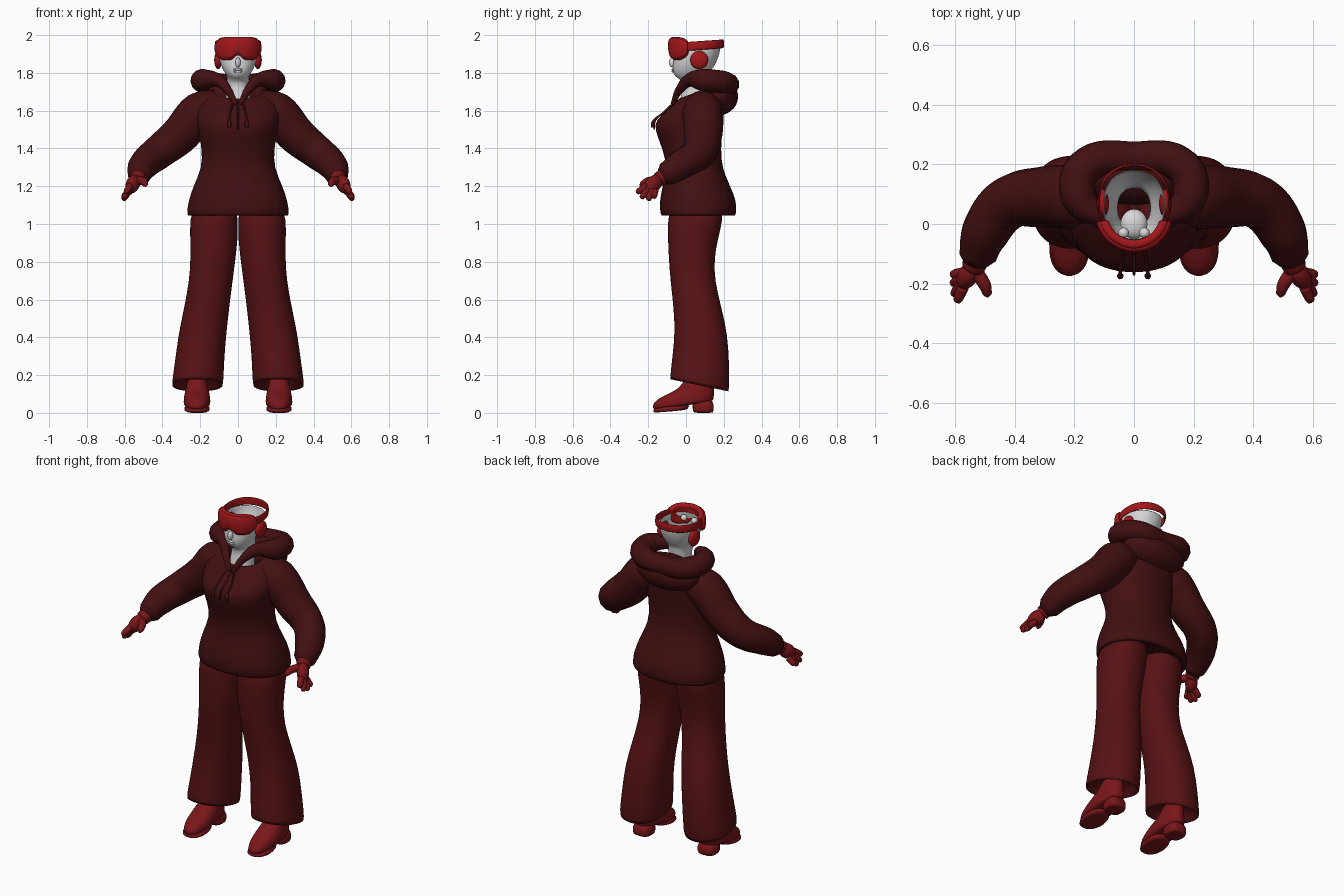
import bpy, bmesh, math
from mathutils import Vector

cube = bpy.data.objects.get("Cube")
if cube:
    bpy.data.objects.remove(cube)


def material(name, rgb):
    m = bpy.data.materials.new(name)
    m.use_nodes = True
    m.diffuse_color = (*rgb, 1)
    m.node_tree.nodes["Principled BSDF"].inputs["Base Color"].default_value = (*rgb, 1)
    return m


JACKET = material("dark maroon cloth", (0.055, 0.005, 0.006))
TROUSERS = material("maroon cloth", (0.095, 0.006, 0.007))
LEATHER = material("deep red leather", (0.19, 0.008, 0.01))
GOGGLE = material("bright red plastic", (0.36, 0.008, 0.01))
SKIN = material("pale grey skin", (0.68, 0.68, 0.68))


def add_mesh(name, bm, mat, subdiv=0, thick=0):
    bmesh.ops.recalc_face_normals(bm, faces=bm.faces)
    me = bpy.data.meshes.new(name)
    bm.to_mesh(me)
    bm.free()
    me.materials.append(mat)
    for p in me.polygons:
        p.use_smooth = True
    ob = bpy.data.objects.new(name, me)
    bpy.context.collection.objects.link(ob)
    if thick:
        mod = ob.modifiers.new("thickness", "SOLIDIFY")
        mod.thickness = thick
        mod.offset = 0
    if subdiv:
        ob.modifiers.new("smooth", "SUBSURF").levels = subdiv
        ob.modifiers["smooth"].render_levels = subdiv
    return ob


def loft(name, rings, mat, cx=0, power=2.2, caps=(True, True), thick=0, sides=28):
    """Rings are (z front, z back, centre x offset, half width, y front, y back)."""
    bm = bmesh.new()
    loops = []
    for zf, zb, dx, rx, yf, yb in rings:
        loop = []
        for i in range(sides):
            a = math.tau * i / sides
            c, s = (math.copysign(abs(f) ** (2 / power), f) for f in (math.cos(a), math.sin(a)))
            t = (s + 1) / 2
            loop.append(bm.verts.new((cx + dx + rx * c, yf + (yb - yf) * t, zf + (zb - zf) * t)))
        loops.append(loop)
    for a, b in zip(loops, loops[1:]):
        for i in range(sides):
            j = (i + 1) % sides
            bm.faces.new((a[i], a[j], b[j], b[i]))
    for cap, loop in zip(caps, (loops[0], loops[-1])):
        if cap:
            bm.faces.new(loop)
    return add_mesh(name, bm, mat, 1, thick)


def tube(name, points, mat, resolution=5):
    """Smooth tube through (x, y, z, radius) points."""
    cu = bpy.data.curves.new(name, "CURVE")
    cu.dimensions = "3D"
    cu.bevel_depth = 1
    cu.bevel_resolution = 4
    cu.resolution_u = resolution
    cu.use_fill_caps = True
    sp = cu.splines.new("BEZIER")
    sp.bezier_points.add(len(points) - 1)
    for bp, (x, y, z, r) in zip(sp.bezier_points, points):
        bp.co = (x, y, z)
        bp.radius = r
        bp.handle_left_type = bp.handle_right_type = "AUTO"
    tmp = bpy.data.objects.new(name + "_path", cu)
    bpy.context.collection.objects.link(tmp)
    bpy.context.view_layer.update()
    me = bpy.data.meshes.new_from_object(tmp.evaluated_get(bpy.context.evaluated_depsgraph_get()))
    bm = bmesh.new()
    bm.from_mesh(me)
    bpy.data.objects.remove(tmp)
    bpy.data.meshes.remove(me)
    bmesh.ops.remove_doubles(bm, verts=bm.verts, dist=0.0001)
    return add_mesh(name, bm, mat)


def ellipsoid(name, centre, radii, mat, tilt=None):
    bm = bmesh.new()
    bmesh.ops.create_uvsphere(bm, u_segments=24, v_segments=14, radius=1)
    for v in bm.verts:
        p = Vector(a * b for a, b in zip(v.co, radii))
        if tilt is not None:
            p = tilt @ p
        v.co = p + Vector(centre)
    return add_mesh(name, bm, mat)


def visor(name, grow, push, thick):
    """Curved goggle panel with a notch over the nose."""
    bm = bmesh.new()
    nu, nv = 24, 6
    grid = []
    for i in range(nu + 1):
        u = 2 * i / nu - 1
        a = math.radians(80) * u
        top = 1.983 - 0.025 * u ** 6 + grow
        low = 1.874 + 0.03 * math.exp(-(u / 0.16) ** 2) + 0.035 * u ** 6 - grow
        col = []
        for j in range(nv + 1):
            v = j / nv
            r = push + 0.008 * math.sin(math.pi * v)
            col.append(bm.verts.new(((0.106 + r) * math.sin(a), 0.03 - (0.103 + r) * math.cos(a),
                                     low + (top - low) * v)))
        grid.append(col)
    for a, b in zip(grid, grid[1:]):
        for j in range(nv):
            bm.faces.new((a[j], b[j], b[j + 1], a[j + 1]))
    add_mesh(name, bm, GOGGLE, 1, thick)


# Jacket body, with a turned-in hem and an open neck
body = [(1.08, 1.08, 0.20, -0.08, 0.20), (1.04, 1.04, 0.262, -0.125, 0.255),
        (1.045, 1.045, 0.274, -0.137, 0.267), (1.12, 1.12, 0.265, -0.142, 0.27),
        (1.2, 1.2, 0.238, -0.125, 0.235), (1.3, 1.3, 0.19, -0.1, 0.19),
        (1.4, 1.4, 0.193, -0.125, 0.185), (1.5, 1.5, 0.21, -0.168, 0.195),
        (1.55, 1.55, 0.22, -0.162, 0.2), (1.6, 1.64, 0.225, -0.1, 0.205),
        (1.64, 1.7, 0.2, -0.06, 0.2), (1.665, 1.74, 0.13, -0.035, 0.17)]
loft("jacket_body", [(a, b, 0, *r) for a, b, *r in body], JACKET, caps=(True, False))

# Hood: rolled edge and the bag hanging behind
half = [(0.012, -0.07, 1.635, 0.012), (0.055, -0.035, 1.71, 0.022), (0.11, 0.02, 1.762, 0.036),
        (0.185, 0.09, 1.762, 0.06), (0.165, 0.19, 1.75, 0.062)]
tube("hood_roll", half + [(0, 0.222, 1.735, 0.056)] + [(-x, y, z, r) for x, y, z, r in half[::-1]], JACKET, 8)
ellipsoid("hood_bag", (0, 0.17, 1.675), (0.2, 0.106, 0.1), JACKET)

# Front placket
tube("placket", [(0, -0.06, 1.645, 0.005), (0, -0.1, 1.6, 0.005), (0, -0.162, 1.55, 0.005),
                 (0, -0.169, 1.5, 0.004)], JACKET)

# Neck and open-topped head
head = [(1.6, 1.64, 0.07, -0.045, 0.1), (1.68, 1.72, 0.06, -0.025, 0.12), (1.75, 1.79, 0.055, -0.005, 0.125),
        (1.775, 1.815, 0.06, -0.045, 0.13), (1.79, 1.83, 0.074, -0.066, 0.145),
        (1.84, 1.87, 0.095, -0.07, 0.165), (1.9, 1.91, 0.103, -0.06, 0.178), (1.945, 1.935, 0.104, -0.05, 0.18)]
loft("head", [(a, b, 0, *r) for a, b, *r in head], SKIN, caps=(False, False), thick=0.004)
ellipsoid("nose", (0, -0.072, 1.855), (0.014, 0.018, 0.026), SKIN)
for z in (1.807, 1.818):
    ellipsoid("lip", (0, -0.068, z), (0.024, 0.008, 0.006), SKIN)
ellipsoid("mouth_lining", (0, 0.0, 1.825), (0.045, 0.05, 0.03), SKIN)

# Goggles and strap
visor("goggle_frame", 0.008, -0.008, 0.03)
visor("goggle_lens", 0, 0.008, 0.016)
loft("goggle_strap", [(1.91, 1.93, 0, 0.119, -0.06, 0.197), (1.935, 1.955, 0, 0.12, -0.06, 0.2),
                      (1.96, 1.978, 0, 0.119, -0.06, 0.197)],
     GOGGLE, caps=(False, False), thick=0.008)

leg = [(0.24, 0.22, 0.212, 0.1, -0.04, 0.18), (0.17, 0.105, 0.215, 0.13, -0.08, 0.222),
       (0.178, 0.112, 0.215, 0.138, -0.087, 0.23), (0.3, 0.26, 0.203, 0.13, -0.072, 0.23),
       (0.42, 0.42, 0.188, 0.127, -0.06, 0.22), (0.55, 0.55, 0.167, 0.12, -0.065, 0.19),
       (0.7, 0.7, 0.143, 0.115, -0.083, 0.152), (0.82, 0.82, 0.132, 0.12, -0.092, 0.15),
       (0.92, 0.92, 0.127, 0.126, -0.096, 0.17), (1.02, 1.02, 0.128, 0.129, -0.098, 0.195),
       (1.12, 1.12, 0.12, 0.11, -0.08, 0.2)]
shoe = [(0.012, 0.06, 0, 0.055, -0.165, 0.13), (0.022, 0.065, 0, 0.071, -0.178, 0.145),
        (0.055, 0.09, 0, 0.072, -0.176, 0.15), (0.09, 0.15, 0, 0.062, -0.125, 0.148),
        (0.125, 0.2, 0, 0.05, -0.03, 0.14), (0.2, 0.24, 0, 0.045, 0.0, 0.13)]
arm = [(0.1, 0.09, 1.63, 0.085), (0.2, 0.09, 1.59, 0.11), (0.31, 0.09, 1.47, 0.102), (0.42, 0.07, 1.38, 0.09),
       (0.5, -0.03, 1.312, 0.08), (0.523, -0.105, 1.262, 0.064), (0.527, -0.127, 1.25, 0.045)]
fingertips = [(0.595, -0.262, 1.165), (0.607, -0.238, 1.135), (0.61, -0.2, 1.125), (0.612, -0.17, 1.14)]

for side, s in (("left", 1), ("right", -1)):
    def flip(points):
        return [(s * p[0], *p[1:]) for p in points]

    # Ear pad and eye
    ellipsoid(side + "_ear_pad", (s * 0.105, 0.07, 1.868), (0.021, 0.048, 0.048), GOGGLE)
    ellipsoid(side + "_eye", (s * 0.035, -0.03, 1.915), (0.018, 0.018, 0.018), SKIN)

    # Drawstring
    tube(side + "_drawstring", flip([(0.03, -0.08, 1.63, 0.005), (0.042, -0.125, 1.585, 0.005),
                                     (0.046, -0.168, 1.55, 0.006), (0.046, -0.174, 1.535, 0.011),
                                     (0.046, -0.175, 1.51, 0.009)]), JACKET)

    # Sleeve
    tube(side + "_sleeve", flip(arm), JACKET, 8)

    # Glove
    way = Vector((s * 0.05, -0.08, -0.08))
    ellipsoid(side + "_palm", (s * 0.556, -0.172, 1.212), (0.034, 0.042, 0.058), LEATHER,
              way.to_track_quat("Z", "Y").to_matrix())
    tube(side + "_glove_cuff", flip([(0.522, -0.11, 1.26, 0.042), (0.54, -0.145, 1.235, 0.04)]), LEATHER)
    for n, tip in enumerate(fingertips):
        root = Vector((0.572, -0.212 + n * 0.016, 1.2 - n * 0.008))
        end = Vector(tip)
        mid = root.lerp(end, 0.7)
        tube(side + "_finger", flip([(*root, 0.019), (*mid, 0.017), (*root.lerp(end, 0.92), 0.013),
                                     (*end, 0.004)]), LEATHER)
    tube(side + "_thumb", flip([(0.53, -0.16, 1.23, 0.024), (0.5, -0.205, 1.225, 0.021),
                                (0.492, -0.232, 1.21, 0.016), (0.49, -0.243, 1.2, 0.005)]), LEATHER)

    # Flared trouser leg
    loft(side + "_trouser_leg", [(a, b, s * dx, *r) for a, b, dx, *r in leg], TROUSERS)

    # Shoe with sole and heel block
    loft(side + "_shoe", shoe, LEATHER, cx=s * 0.217)
    loft(side + "_sole", [(0, 0.015, 0, 0.062, -0.165, 0.0), (0.004, 0.02, 0, 0.068, -0.175, 0.01),
                          (0.03, 0.06, 0, 0.07, -0.178, 0.03)], LEATHER, cx=s * 0.217)
    loft(side + "_heel", [(0, 0, 0, 0.05, 0.045, 0.14), (0.004, 0.004, 0, 0.056, 0.035, 0.148),
                          (0.08, 0.08, 0, 0.058, 0.03, 0.15)], LEATHER, cx=s * 0.217, power=3)
